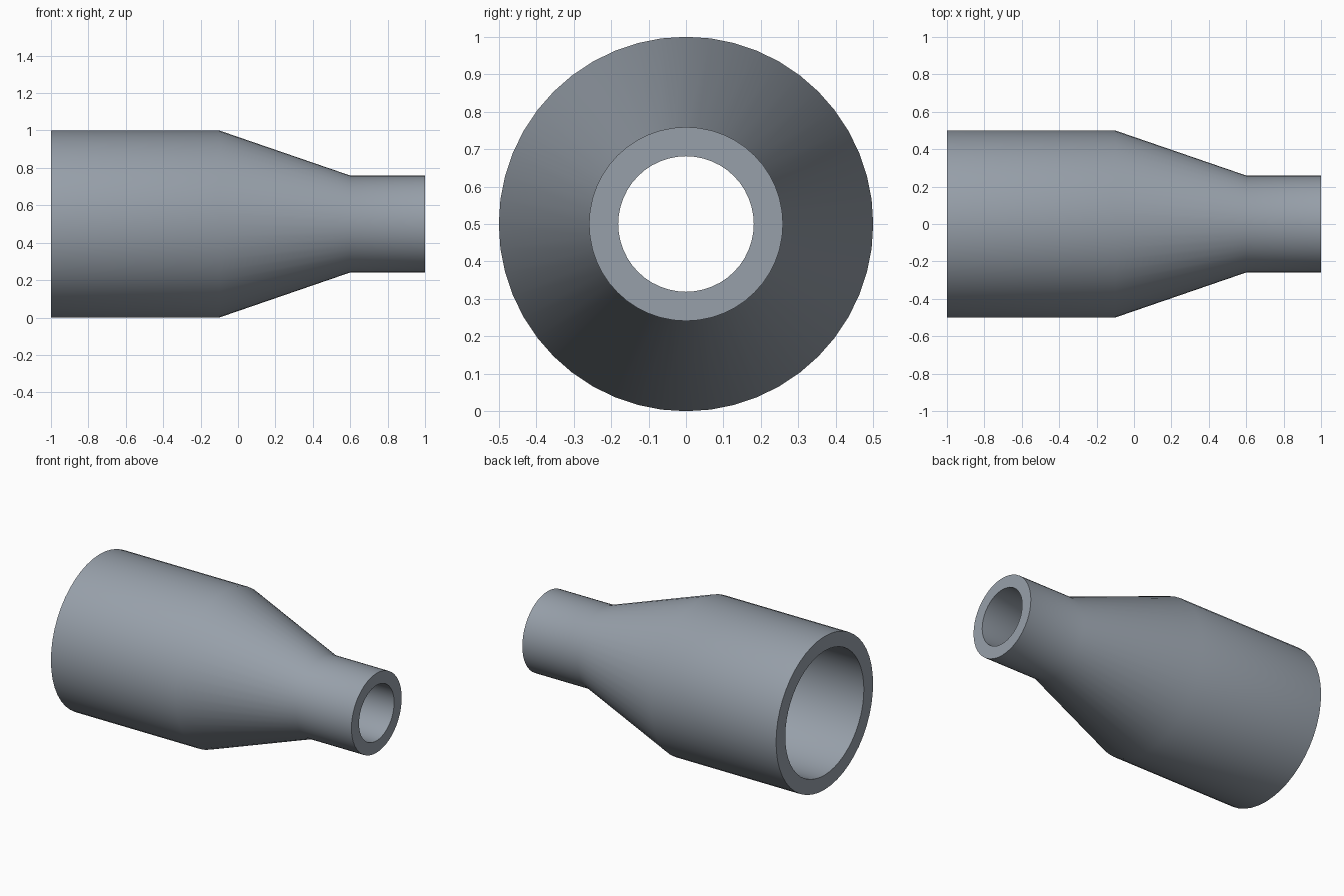
import bpy, bmesh
from math import cos, sin, tau

if "Cube" in bpy.data.objects:
    bpy.data.objects.remove(bpy.data.objects["Cube"])

SEGMENTS = 48
AXIS_HEIGHT = 0.5

# Closed wall section (x, radius): outside left to right, then bore back
profile = [(-1, 0.5), (-0.1, 0.5), (0.6, 0.259), (1, 0.259),
           (1, 0.181), (0.6, 0.181), (-0.1, 0.405), (-1, 0.405)]

# Revolve the section around the pipe axis
bm = bmesh.new()
rings = [[bm.verts.new((x, r * cos(tau * i / SEGMENTS),
                        AXIS_HEIGHT + r * sin(tau * i / SEGMENTS)))
          for i in range(SEGMENTS)] for x, r in profile]
for k, ring in enumerate(rings):
    following = rings[(k + 1) % len(rings)]
    for i in range(SEGMENTS):
        j = (i + 1) % SEGMENTS
        bm.faces.new((ring[i], ring[j], following[j], following[i]))
bmesh.ops.recalc_face_normals(bm, faces=bm.faces)

mesh = bpy.data.meshes.new("pipe_reducer")
bm.to_mesh(mesh)
bm.free()
reducer = bpy.data.objects.new("pipe_reducer", mesh)
bpy.context.collection.objects.link(reducer)

# Blue-grey steel
steel = bpy.data.materials.new("steel")
steel.diffuse_color = (0.31, 0.35, 0.40, 1)
steel.use_nodes = True
steel.node_tree.nodes["Principled BSDF"].inputs["Base Color"].default_value = steel.diffuse_color
mesh.materials.append(steel)

# Smooth walls with crisp end rims
bpy.context.view_layer.objects.active = reducer
reducer.select_set(True)
bpy.ops.object.shade_smooth_by_angle()
